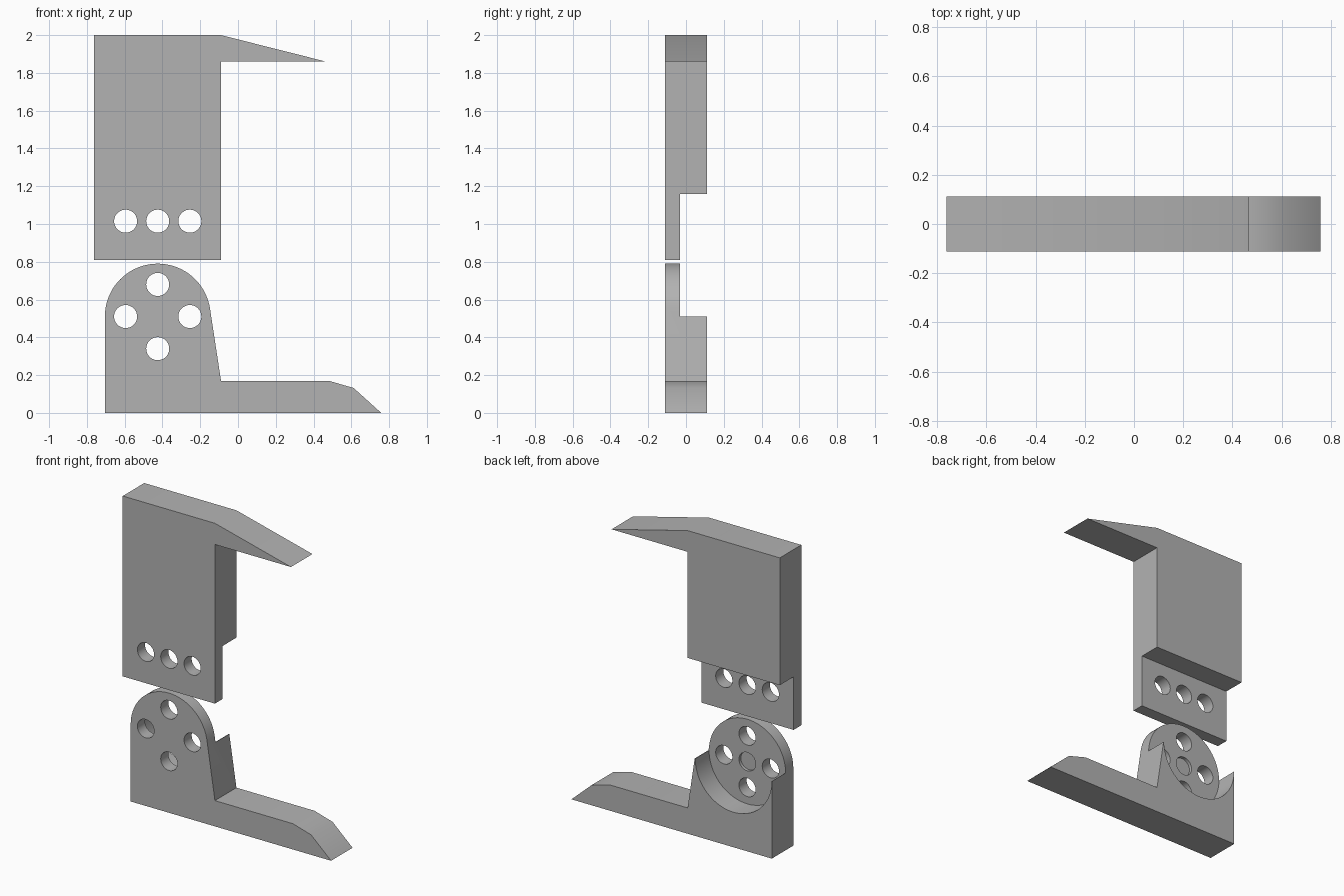
import bpy
import bmesh
from math import cos, sin, pi, radians

if "Cube" in bpy.data.objects:
    bpy.data.objects.remove(bpy.data.objects["Cube"], do_unlink=True)

FRONT, STEP, BACK = -0.112, -0.032, 0.112
PIVOT_X, PIVOT_Z, PIVOT_R = -0.425, 0.51, 0.28
HOLE_R, SPACING = 0.061, 0.17

gray = bpy.data.materials.new("plain gray")
gray.use_nodes = True
gray.diffuse_color = (0.45, 0.45, 0.45, 1)
gray.node_tree.nodes["Principled BSDF"].inputs["Base Color"].default_value = (0.45, 0.45, 0.45, 1)


def arc(x, z, r, start, end, steps):
    """Points on an arc in the x-z plane, angles in degrees."""
    angles = [radians(start + (end - start) * i / steps) for i in range(steps + 1)]
    return [(x + r * cos(a), z + r * sin(a)) for a in angles]


def extrude(name, profile, y0, y1):
    """Solid made by extruding an x-z profile along y."""
    bm = bmesh.new()
    face = bm.faces.new([bm.verts.new((x, y0, z)) for x, z in profile])
    side = bmesh.ops.extrude_face_region(bm, geom=[face])["geom"]
    bmesh.ops.translate(bm, vec=(0, y1 - y0, 0),
                        verts=[v for v in side if isinstance(v, bmesh.types.BMVert)])
    bmesh.ops.recalc_face_normals(bm, faces=bm.faces)
    mesh = bpy.data.meshes.new(name)
    bm.to_mesh(mesh)
    bm.free()
    obj = bpy.data.objects.new(name, mesh)
    bpy.context.collection.objects.link(obj)
    mesh.materials.append(gray)
    return obj


def cut(obj, profile, y0, y1):
    """Subtract an extruded profile from a part."""
    cutter = extrude("cutter", profile, y0, y1)
    cutter.hide_render = True
    mod = obj.modifiers.new("cut", 'BOOLEAN')
    mod.operation, mod.solver, mod.object = 'DIFFERENCE', 'EXACT', cutter
    bpy.context.view_layer.objects.active = obj
    bpy.ops.object.modifier_apply(modifier=mod.name)
    bpy.data.objects.remove(cutter, do_unlink=True)


def drill(obj, x, z, y0=FRONT - 0.1, y1=BACK + 0.1):
    cut(obj, arc(x, z, HOLE_R, 0, 350, 35), y0, y1)


def finish(obj):
    bpy.ops.object.select_all(action='DESELECT')
    obj.select_set(True)
    bpy.context.view_layer.objects.active = obj
    bpy.ops.object.shade_smooth_by_angle(angle=radians(30))


# Upper jaw: tall block with a pointed beak and a thin drilled tab
upper = extrude("upper_jaw", [(-0.763, 0.81), (-0.09, 0.81), (-0.09, 1.86),
                              (0.465, 1.86), (-0.09, 2), (-0.763, 2)], FRONT, BACK)
cut(upper, [(-1, 0.7), (1, 0.7), (1, 1.16), (-1, 1.16)], STEP, BACK + 0.1)
for i in (-1, 0, 1):
    drill(upper, PIVOT_X + i * SPACING, 1.015)
finish(upper)

# Lower jaw: long foot with a tapered tip and a rounded upright
dome = arc(PIVOT_X, PIVOT_Z, PIVOT_R, 9, 180, 38)
lower = extrude("lower_jaw", [(-0.705, 0), (0.758, 0), (0.612, 0.132), (0.48, 0.17),
                              (-0.09, 0.17)] + dome, FRONT, BACK)

# Round pocket in the back of the upright, open at the top
pocket = arc(PIVOT_X, PIVOT_Z, PIVOT_R - 0.001, 180, 360, 40)
cut(lower, pocket + [(0, PIVOT_Z), (0, 1), (-1, 1), (-1, PIVOT_Z)], STEP, BACK + 0.1)

# Ring of through holes and a blind centre hole
for i in range(4):
    drill(lower, PIVOT_X + SPACING * cos(i * pi / 2), PIVOT_Z + SPACING * sin(i * pi / 2))
drill(lower, PIVOT_X, PIVOT_Z, STEP - 0.02, BACK)
finish(lower)
